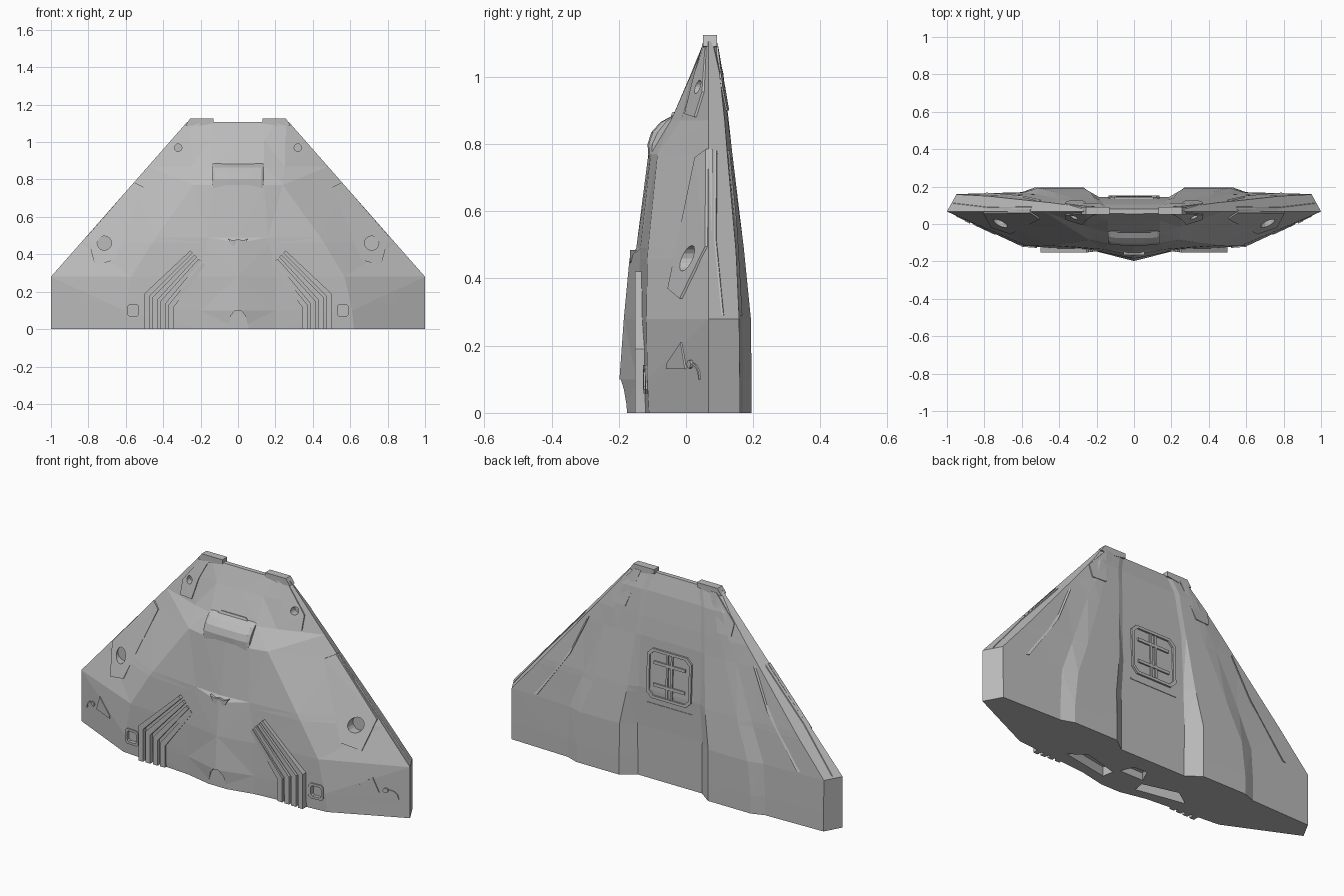
import bpy, bmesh, math
from mathutils import Vector
from mathutils.bvhtree import BVHTree

if "Cube" in bpy.data.objects:
    bpy.data.objects.remove(bpy.data.objects["Cube"])

grey = bpy.data.materials.new("hull grey")
grey.use_nodes = True
colour = (0.5, 0.5, 0.5, 1)
grey.diffuse_color = colour
grey.node_tree.nodes["Principled BSDF"].inputs["Base Color"].default_value = colour


def finish(name, bm):
    bmesh.ops.recalc_face_normals(bm, faces=bm.faces)
    mesh = bpy.data.meshes.new(name)
    bm.to_mesh(mesh)
    bm.free()
    mesh.materials.append(grey)
    obj = bpy.data.objects.new(name, mesh)
    bpy.context.scene.collection.objects.link(obj)
    return obj


def loft(name, rings):
    """Skin closed rings of points and cap both ends."""
    bm = bmesh.new()
    loops = [[bm.verts.new(p) for p in ring] for ring in rings]
    n = len(loops[0])
    for a, b in zip(loops, loops[1:]):
        for i in range(n):
            j = (i + 1) % n
            bm.faces.new((a[i], a[j], b[j], b[i]))
    caps = [bm.faces.new(loops[0]), bm.faces.new(loops[-1])]
    bmesh.ops.recalc_face_normals(bm, faces=bm.faces)
    bmesh.ops.triangulate(bm, faces=caps if n < 18 else bm.faces)
    return finish(name, bm)


def edge_x(z):
    return 1 if z <= 0.28 else 1 - (z - 0.28) * 0.88


def section(z, f0, f1x, f1y, f2x, f2y, e2y, b0x, ridge, b2x, b3x, b5):
    """Hull cross-section: upper deck, sharp rim, belly ridge, belly channel."""
    e = edge_x(z)
    half = [(0, f0), (f1x, f1y), (f2x, f2y), (e, 0.067),
            (e - 0.55 * (e2y - 0.067), e2y), (b0x, e2y + 0.01),
            (b2x, ridge), (b3x, ridge), (b3x - 0.02 - (ridge - b5), b5), (0, b5)]
    full = half + [(-x, y) for x, y in reversed(half[1:-1])]
    return [(x, y, z) for x, y in full]


hull = loft("hull", [section(*s) for s in (
    (0, -.188, .2, -.145, .62, -.11, .16, .6, .195, .53, .27, .14),
    (.1, -.198, .2, -.147, .61, -.115, .16, .6, .195, .53, .27, .14),
    (.28, -.185, .2, -.145, .57, -.118, .158, .59, .193, .51, .27, .14),
    (.46, -.168, .17, -.137, .46, -.115, .15, .52, .175, .44, .24, .143),
    (.49, -.148, .16, -.136, .44, -.113, .148, .51, .172, .43, .235, .144),
    (.77, -.112, .14, -.105, .24, -.085, .123, .4, .138, .33, .21, .132),
    (.87, -.045, .14, -.045, .25, -.015, .115, .35, .127, .3, .2, .122),
    (1.01, .015, .14, .017, .25, .03, .1, .3, .111, .27, .19, .105),
    (1.107, .054, .13, .056, .2, .059, .078, .25, .086, .24, .16, .08))])

bm = bmesh.new()
bm.from_mesh(hull.data)
tree = BVHTree.FromBMesh(bm)
bm.free()


def skin_y(x, z, side):
    hit = tree.ray_cast(Vector((x, 2 * side, z)), Vector((0, -side, 0)))[0]
    return hit.y if hit else 0.067


def prism(name, pts, y0, y1):
    return loft(name, [[(x, y0, z) for x, z in pts], [(x, y1, z) for x, z in pts]])


def plate(name, pts, rise=0.008, side=-1):
    """Panel that follows the hull skin, standing proud by rise."""
    ys = [skin_y(x, z, side) for x, z in pts]
    return loft(name, [[(x, y + side * d, z) for (x, z), y in zip(pts, ys)]
                       for d in (rise, -0.012)])


def disc(x, z, r, n=16):
    return [(x + r * math.cos(math.tau * i / n), z + r * math.sin(math.tau * i / n))
            for i in range(n)]


def rounded(x, z, r, c):
    """Square of half size r with cut corners c."""
    s = r - c
    return [(x + a * r, z + b * s) if k else (x + a * s, z + b * r)
            for a, b, k in ((1, -1, 1), (1, 1, 1), (1, 1, 0), (-1, 1, 0),
                            (-1, 1, 1), (-1, -1, 1), (-1, -1, 0), (1, -1, 0))]


def cut(obj, cutter):
    mod = obj.modifiers.new("cut", "BOOLEAN")
    mod.operation = 'DIFFERENCE'
    mod.solver = 'EXACT'
    mod.object = cutter
    bpy.context.view_layer.objects.active = obj
    bpy.ops.object.modifier_apply(modifier=mod.name)


def carve(cutter, *objs):
    for obj in objs:
        cut(obj, cutter)
    bpy.data.objects.remove(cutter)


rim_armour = [(.555, .785), (.505, .76), (.66, .37), (.765, .34), (.805, .495)]
nose_armour = [(.256, 1.105), (.2, 1.1), (.22, 1.08), (.255, 1.0),
               (.28, .89), (.37, .88), (.37, .955)]
belly_armour = [(.55, .78), (.5, .78), (.6, .56), (.79, .29), (.97, .29), (.78, .52)]
gun_panel = [(.86, .13), (.83, .21), (.74, .145), (.74, .13)]

for sx, label in ((1, "left"), (-1, "right")):
    def m(pts):
        return [(sx * x, z) for x, z in pts]

    # armour panels
    rim = plate(label + "_rim_armour", m(rim_armour))
    nose = plate(label + "_nose_armour", m(nose_armour), 0.007)
    plate(label + "_belly_armour", m(belly_armour), 0.006, 1)
    plate(label + "_belly_nose_armour",
          m([(.25, 1.1), (.21, 1.1), (.28, .9), (.36, .9), (.37, .97)]), 0.005, 1)
    prism(label + "_nose_cap",
          m([(.13, 1.1), (.13, 1.125), (.256, 1.125), (.28, 1.09), (.22, 1.085)]), .05, .092)

    # round thruster ports sunk through the armour
    for x, z, r, part in ((.715, .46, .038, rim), (.32, .97, .02, nose)):
        y = skin_y(sx * x, z, -1)
        carve(prism("port_cutter", m(disc(x, z, r)), y - .05, y + .025), hull, part)

    # square port: frame with a sunken middle
    frame = plate(label + "_square_port", m(rounded(.56, .1, .042, .012)), 0.006)
    y = skin_y(sx * .56, .1, -1)
    carve(prism("square_cutter", m(rounded(.56, .1, .029, .008)), y - .05, y + .015),
          hull, frame)

    # bent cooling fins on the deck
    for i in range(4):
        x, k, e = .5 - .043 * i, .19 - .02 * i, .022 * i
        prism(f"{label}_fin_{i}", m([
            (x, 0), (x, k), (.255 - e, .42 - e), (.242 - e, .407 - e),
            (x - .028, k - .012), (x - .028, 0)]), -.152 + .002 * i, -.09)

    # small wing fittings
    plate(label + "_wing_panel", m(gun_panel), 0.005)
    plate(label + "_wing_stud", m(disc(.89, .145, .013, 8)), 0.008)
    arc = [(.9 + r * math.cos(t), .1 + r * math.sin(t))
           for r, ts in ((.05, (0, .5, 1, 1.5)), (.043, (1.5, 1, .5, 0))) for t in ts]
    plate(label + "_wing_arc", m(arc), 0.004)

    # engine recess in the tail
    well = [(.37, -.06), (.28, 0), (.09, -.05), (.1, -.11)]
    carve(loft("well_cutter", [[(sx * x, y, z) for x, y in well] for z in (-.05, .05)]), hull)

# middle engine recess and deck notch
middle = [(-.07, -.02), (.07, -.02), (.04, .05), (-.04, .05)]
carve(loft("middle_cutter", [[(x, y, z) for x, y in middle] for z in (-.05, .04)]), hull)
arch = [(.065, -.02), (.04, .07), (.015, .1), (-.015, .1), (-.04, .07), (-.065, -.02)]
carve(prism("notch_cutter", arch, -.3, -.176), hull)

# canopy: bulged hood with a narrower waist
canopy = []
for x, grow in ((-.14, .0), (-.125, .012), (-.06, .016), (.06, .016), (.125, .012), (.14, .0)):
    low = .755 + (.015 if abs(x) < .1 else 0)
    canopy.append([(x, y - g * grow, z) for y, z, g in (
        (-.103, low, .6), (-.1, .8, .9), (-.084, .835, 1.2), (-.06, .865, 1),
        (-.035, .885, .3), (.0, .88, 0), (-.04, low, 0))])
loft("canopy", canopy)
plate("canopy_brow", [(-.09, .883), (.09, .883), (.075, .895), (-.075, .895)], 0.006)

# chevron at the end of the spine
prism("spine_chevron", [(-.055, .485), (-.03, .475), (0, .48), (.03, .475), (.055, .485),
                        (.035, .45), (0, .44), (-.035, .45)], -.166, -.13)

# belly hatch: raised rim, sunken floor, ribs
hatch = plate("belly_hatch", rounded(0, .585, .135, .03), 0.01, 1)
carve(prism("hatch_cutter", rounded(0, .585, .12, .025), .1, .2), hatch)
for x, z, w, h, label in ((-.014, .585, .006, .118, "post_a"), (.014, .585, .006, .118, "post_b"),
                          (0, .645, .095, .008, "bar_top"), (0, .525, .095, .008, "bar_low")):
    plate("hatch_" + label, [(x - w, z - h), (x + w, z - h), (x + w, z + h), (x - w, z + h)],
          0.008, 1)
plate("hatch_sill", [(-.14, .41), (.14, .41), (.14, .418), (-.14, .418)], 0.003, 1)
